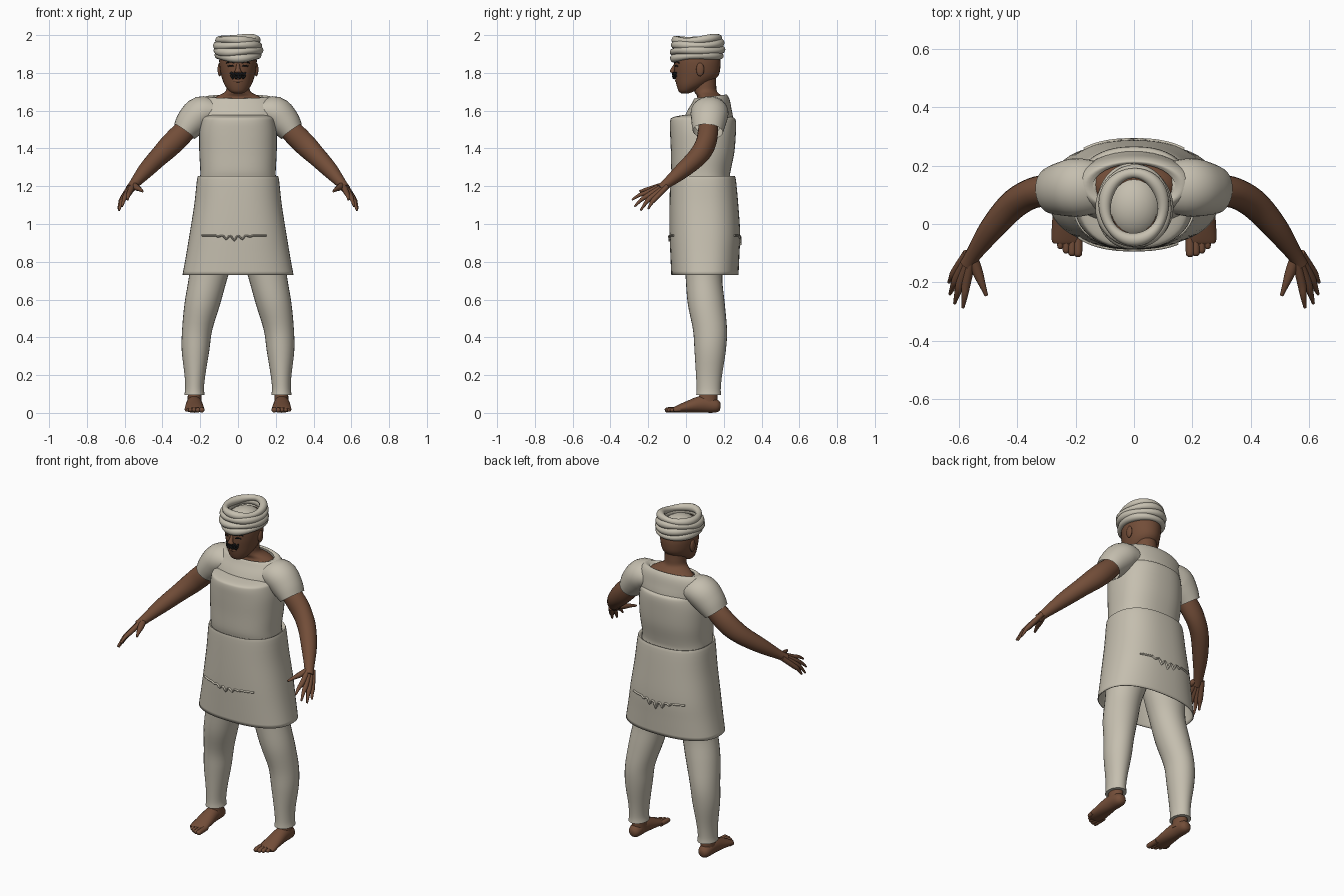
import bpy, bmesh, math
from mathutils import Vector

cube = bpy.data.objects.get("Cube")
if cube:
    bpy.data.objects.remove(cube, do_unlink=True)


def material(name, rgb):
    m = bpy.data.materials.new(name)
    m.use_nodes = True
    m.diffuse_color = (*rgb, 1)
    bsdf = next(n for n in m.node_tree.nodes if n.type == 'BSDF_PRINCIPLED')
    bsdf.inputs["Base Color"].default_value = (*rgb, 1)
    bsdf.inputs["Roughness"].default_value = 0.8
    return m


CLOTH = material("cream_cloth", (0.56, 0.52, 0.43))
SKIN = material("brown_skin", (0.17, 0.075, 0.04))
HAIR = material("black_hair", (0.01, 0.01, 0.01))
X, Y, Z = Vector((1, 0, 0)), Vector((0, 1, 0)), Vector((0, 0, 1))


def resample(rows, steps, closed):
    """Catmull-Rom interpolation of section rows."""
    n = len(rows)
    pick = (lambda i: rows[i % n]) if closed else (lambda i: rows[max(0, min(n - 1, i))])
    out = []
    for i in range(n if closed else n - 1):
        a, b, c, d = (pick(i + k) for k in (-1, 0, 1, 2))
        for s in range(steps):
            t = s / steps
            out.append([(2 * q + (r - p) * t + (2 * p - 5 * q + 4 * r - w) * t * t
                         + (3 * q - p - 3 * r + w) * t ** 3) / 2
                        for p, q, r, w in zip(a, b, c, d)])
    return out if closed else out + [list(rows[-1])]


def loft(name, rows, mat, ref=None, sides=20, steps=4, power=2, caps=True, closed=False, tilt=0):
    """Skin rows of (x, y, z, radius_a, radius_b); rings lie flat unless ref is given."""
    rows = resample(rows, steps, closed)
    bm = bmesh.new()
    rings = []
    n = len(rows)
    for i, (x, y, z, ra, rb) in enumerate(rows):
        u, v = X, Y
        if ref:
            lo, hi = ((i - 1) % n, (i + 1) % n) if closed else (max(i - 1, 0), min(i + 1, n - 1))
            t = (Vector(rows[hi][:3]) - Vector(rows[lo][:3])).normalized()
            u = t.cross(ref).normalized()
            v = u.cross(t)
        ring = []
        for k in range(sides):
            a = math.tau * k / sides
            c, s = math.cos(a), math.sin(a)
            p = u * math.copysign(abs(c) ** (2 / power), c) * ra
            p = p + v * math.copysign(abs(s) ** (2 / power), s) * rb
            p.z += tilt * p.y
            ring.append(bm.verts.new(Vector((x, y, z)) + p))
        rings.append(ring)
    pairs = list(zip(rings, rings[1:])) + ([(rings[-1], rings[0])] if closed else [])
    for a, b in pairs:
        for k in range(sides):
            j = (k + 1) % sides
            bm.faces.new((a[k], a[j], b[j], b[k]))
    if caps and not closed:
        bm.faces.new(rings[0])
        bm.faces.new(rings[-1])
    return finish(name, bm, mat)


def finish(name, bm, mat):
    bmesh.ops.recalc_face_normals(bm, faces=bm.faces)
    me = bpy.data.meshes.new(name)
    bm.to_mesh(me)
    bm.free()
    me.materials.append(mat)
    ob = bpy.data.objects.new(name, me)
    bpy.context.collection.objects.link(ob)
    bpy.ops.object.select_all(action='DESELECT')
    ob.select_set(True)
    bpy.context.view_layer.objects.active = ob
    bpy.ops.object.shade_smooth_by_angle(angle=math.radians(50))
    return ob


def ball(name, centre, size, mat):
    bm = bmesh.new()
    bmesh.ops.create_uvsphere(bm, u_segments=24, v_segments=14, radius=1)
    for v in bm.verts:
        v.co = Vector(centre) + v.co * Vector(size)
    return finish(name, bm, mat)


def body(rows):
    """Rows of (z, centre y, half width, half depth) on the centre line."""
    return [(0, cy, z, rx, ry) for z, cy, rx, ry in rows]


# Tunic: shoulder yoke, chest panel and flared skirt
loft("tunic_yoke", body([(1.4, .09, .19, .14), (1.52, .11, .21, .14), (1.6, .12, .22, .12),
                         (1.65, .13, .2, .1), (1.675, .13, .17, .085), (1.668, .13, .14, .075)]),
     CLOTH, sides=40, caps=False, tilt=.12)
loft("tunic_chest", body([(1.578, .1, .16, .11), (1.565, .09, .185, .16), (1.545, .09, .195, .174),
                          (1.48, .09, .205, .174), (1.38, .088, .205, .168), (1.29, .08, .2, .158),
                          (1.25, .08, .2, .152), (1.22, .085, .2, .15)]),
     CLOTH, sides=48, power=2.4)
skirt = loft("tunic_skirt", body([(1.235, .088, .195, .15), (1.252, .088, .208, .166),
                                  (1.235, .09, .217, .174), (1.1, .095, .232, .182),
                                  (.95, .1, .256, .187), (.84, .1, .274, .183), (.73, .1, .294, .178)]),
             CLOTH, sides=48, power=2.4, caps=False)
shell = skirt.modifiers.new("thickness", 'SOLIDIFY')
shell.thickness = .005


# Ragged fold lines hanging on the skirt front and back
def fold(name, facing, left, right, drop):
    rows = []
    for i in range(25):
        f = i / 24
        x = left + (right - left) * f
        y = .1 + facing * .187 * (1 - abs(x / .258) ** 2.4) ** (1 / 2.4)
        sag = math.sin(math.pi * f) ** 4 * (1 + math.cos(i * 2.1)) * drop
        rows.append((x, y, .94 - sag, .005, .007))
    loft(name, rows, CLOTH, ref=Y, sides=8, steps=2)


fold("front_fold", -1, -.19, .15, .014)
fold("back_fold", 1, -.17, .17, .024)

# Neck and head
loft("neck", body([(1.58, .125, .16, .09), (1.64, .13, .15, .085), (1.672, .13, .12, .07),
                   (1.7, .105, .068, .06), (1.74, .1, .06, .06), (1.79, .1, .06, .06)]), SKIN, sides=24)
loft("head", body([(1.692, -.005, .022, .02), (1.703, .003, .045, .042), (1.735, .03, .07, .08),
                   (1.78, .055, .087, .113), (1.83, .06, .097, .122), (1.88, .06, .098, .12),
                   (1.94, .06, .08, .1)]), SKIN, sides=32)
loft("nose", [(0, -.054, 1.85, .009, .008), (0, -.066, 1.825, .011, .012),
              (0, -.072, 1.807, .018, .013), (0, -.06, 1.797, .014, .008)], SKIN, sides=12)
loft("mouth", [(x * .028, -.052 + abs(x) * .01, 1.758, .006, .008) for x in (-1, 0, 1)],
     SKIN, ref=Z, sides=10)

# Curly moustache
for row in range(2):
    loft("moustache_%d" % row,
         [(.04 * (i - 7) / 7, -.068 + .016 * ((i - 7) / 7) ** 2,
           1.795 - .016 * row + .008 * math.sin(i * 1.9 + row), .005, .005) for i in range(15)],
         HAIR, ref=Y, sides=8, steps=3)

# Wrapped turban with an inner dome
ball("turban_dome", (0, .06, 1.89), (.1, .115, .085), CLOTH)
for k, (z, rx, ry) in enumerate([(1.888, .104, .122), (1.918, .112, .127),
                                 (1.949, .11, .122), (1.976, .1, .114)]):
    rows = []
    for i in range(24):
        a = math.tau * i / 24
        wave = .005 * math.cos(a * 2 + k * 1.3) + .006 * math.sin(a)
        lump = .02 + .003 * math.sin(a * 3 + k * 2)
        rows.append((rx * math.cos(a), .06 + ry * math.sin(a), z + wave, lump, lump))
    loft("turban_roll_%d" % (k + 1), rows, CLOTH, ref=Z, sides=14, steps=3, closed=True)


# Mirrored parts
for side, s in (("left", 1), ("right", -1)):
    def limb(name, rows, mat, ref, **kw):
        return loft(side + "_" + name, [(s * r[0], *r[1:]) for r in rows], mat, ref=ref, **kw)

    # Face details
    ball(side + "_ear", (s * .097, .075, 1.818), (.011, .021, .036), SKIN)
    limb("eyebrow", [(.018, -.06, 1.853, .004, .003), (.04, -.053, 1.859, .004, .003),
                     (.062, -.036, 1.853, .003, .003)], HAIR, Y, sides=8)
    limb("eye", [(.022, -.058, 1.836, .003, .002), (.038, -.053, 1.839, .004, .003),
                 (.054, -.043, 1.835, .003, .002)], HAIR, Y, sides=8)

    # Sleeve and arm
    limb("sleeve", [(.11, .125, 1.595, .06, .085), (.19, .125, 1.59, .088, .1),
                    (.245, .12, 1.54, .084, .092), (.283, .115, 1.49, .067, .08)],
         CLOTH, Y, sides=28, caps=False)
    limb("arm", [(.22, .12, 1.555, .05, .05), (.3, .115, 1.475, .054, .06),
                 (.36, .1, 1.415, .052, .06), (.42, .06, 1.355, .05, .052),
                 (.49, -.02, 1.282, .042, .042), (.55, -.105, 1.212, .027, .026),
                 (.57, -.14, 1.187, .026, .022)], SKIN, Z)

    # Hand: each finger runs from the wrist over its knuckle
    knuckles = [(.574, -.205, 1.167), (.593, -.2, 1.152), (.606, -.185, 1.14), (.612, -.164, 1.134)]
    tips = [(.585, -.286, 1.128), (.614, -.272, 1.093), (.63, -.24, 1.072), (.634, -.2, 1.08)]
    for i, (k, t) in enumerate(zip(knuckles, tips)):
        mid = [(p + q) / 2 for p, q in zip(k, t)]
        mid[2] += .006
        limb("finger_%d" % (i + 1), [(.553 + .006 * i, -.112 + .004 * i, 1.212 - .004 * i, .015, .015),
                                     (*k, .015, .014), (*mid, .011, .01), (*t, .005, .005)],
             SKIN, Z, sides=10)
    limb("thumb", [(.55, -.12, 1.205, .018, .017), (.535, -.165, 1.192, .018, .016),
                   (.52, -.205, 1.184, .012, .011), (.505, -.245, 1.173, .006, .006)], SKIN, Z, sides=10)

    # Trouser leg
    limb("trouser_leg", [(.1, .1, 1.0, .1, .12), (.13, .1, .85, .118, .11), (.157, .095, .72, .103, .097),
                         (.188, .107, .58, .095, .098), (.216, .127, .44, .08, .09),
                         (.225, .128, .33, .073, .083), (.228, .122, .2, .055, .069),
                         (.23, .12, .13, .05, .064), (.23, .12, .095, .054, .066)],
         CLOTH, None, sides=28)

    # Ankle, foot and toes
    limb("ankle", [(.23, .12, .16, .036, .045), (.23, .118, .09, .036, .048),
                   (.23, .11, .04, .04, .055)], SKIN, None)
    limb("foot", [(.232, .182, .034, .018, .018), (.232, .16, .036, .035, .035),
                  (.232, .09, .046, .041, .045), (.231, .01, .032, .049, .031),
                  (.231, -.05, .019, .051, .018), (.231, -.066, .016, .045, .012)], SKIN, Z)
    for i in range(5):
        x, r, tip = .192 + .02 * i, .015 - .0012 * i, -.112 + .003 * i * i
        limb("toe_%d" % (i + 1), [(x, -.03, .018, r, r), (x, tip + .02, .016, r, r),
                                  (x, tip + .005, .014, r * .85, r * .8), (x, tip, .013, r * .4, r * .4)],
             SKIN, Z, sides=10)
